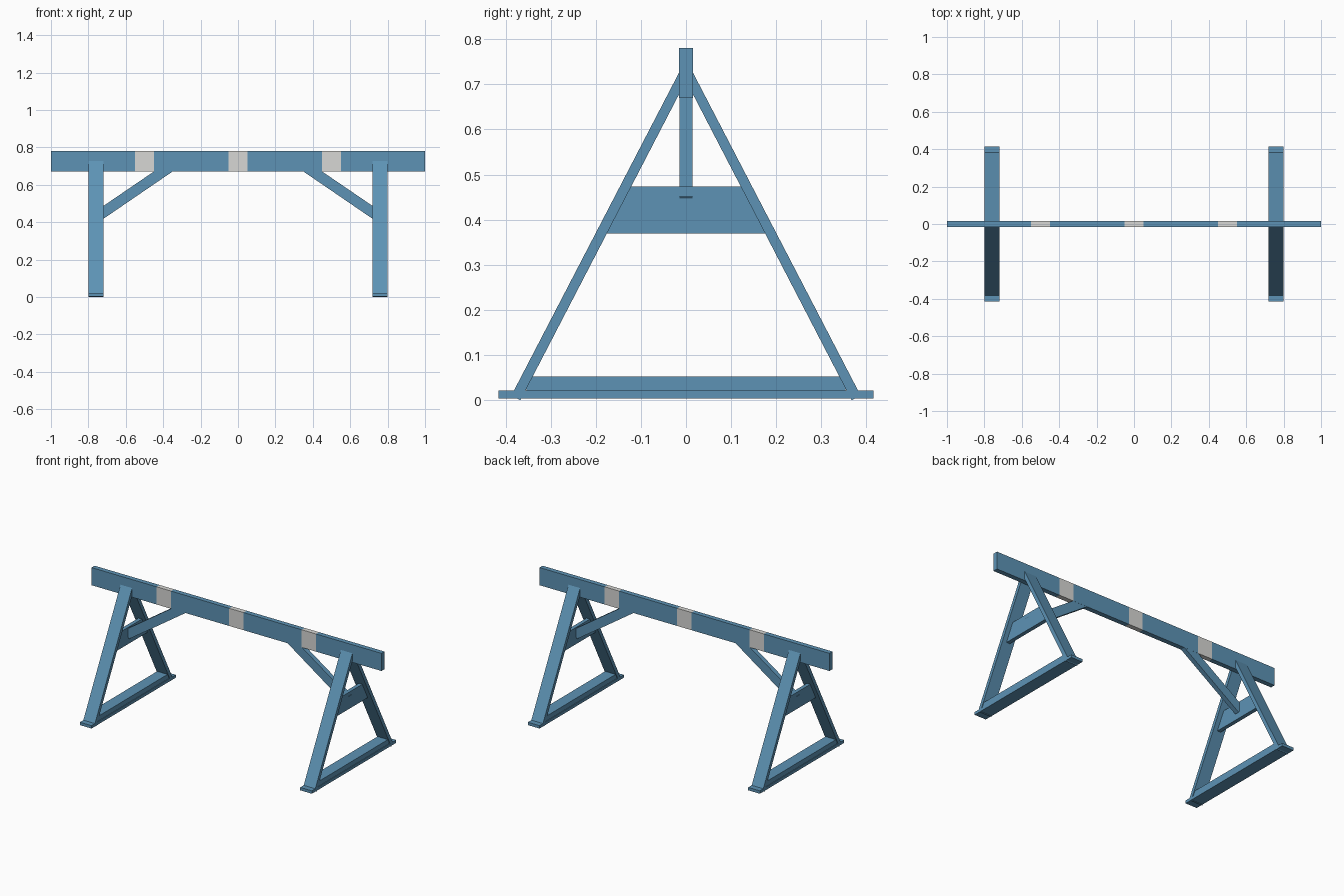
import bpy, bmesh
from mathutils import Vector

if "Cube" in bpy.data.objects:
    bpy.data.objects.remove(bpy.data.objects["Cube"])


def material(name, rgb):
    m = bpy.data.materials.new(name)
    m.diffuse_color = (*rgb, 1)
    m.use_nodes = True
    m.node_tree.nodes["Principled BSDF"].inputs["Base Color"].default_value = m.diffuse_color
    return m


blue = material("blue_paint", (0.11, 0.29, 0.46))
grey = material("light_grey_band", (0.68, 0.68, 0.66))


def finish(bm, name, mats):
    bmesh.ops.recalc_face_normals(bm, faces=bm.faces)
    me = bpy.data.meshes.new(name)
    bm.to_mesh(me)
    bm.free()
    for m in mats:
        me.materials.append(m)
    ob = bpy.data.objects.new(name, me)
    bpy.context.collection.objects.link(ob)
    return ob


def prism(name, points, offset):
    """Flat profile extruded by the offset vector."""
    bm = bmesh.new()
    face = bm.faces.new([bm.verts.new(p) for p in points])
    ext = bmesh.ops.extrude_face_region(bm, geom=[face])["geom"]
    moved = [g for g in ext if isinstance(g, bmesh.types.BMVert)]
    bmesh.ops.translate(bm, verts=moved, vec=Vector(offset))
    return finish(bm, name, [blue])


def yz_part(name, x0, x1, profile):
    return prism(name, [(x0, y, z) for y, z in profile], (x1 - x0, 0, 0))


def rect(y, z0, z1):
    return [(-y, z0), (y, z0), (y, z1), (-y, z1)]


HALF = 0.015

# top beam, cut across so the three grey bands are its own faces
bm = bmesh.new()
bmesh.ops.create_cube(bm, size=1)
for v in bm.verts:
    v.co = (v.co.x * 2, v.co.y * 2 * HALF, 0.725 + v.co.z * 0.11)
for x in (-0.55, -0.45, -0.05, 0.05, 0.45, 0.55):
    bmesh.ops.bisect_plane(bm, geom=bm.verts[:] + bm.edges[:] + bm.faces[:],
                           plane_co=(x, 0, 0), plane_no=(1, 0, 0))
for f in bm.faces:
    cx = f.calc_center_median().x
    f.material_index = int(any(abs(cx - b) < 0.04 for b in (-0.5, 0, 0.5)))
finish(bm, "top_beam", [blue, grey])

for s, side in ((-1, "left"), (1, "right")):
    # splayed legs
    for t, face in ((-1, "front"), (1, "back")):
        leg = [(0.387, 0.0104), (0.367, 0.0), (0.004, 0.70), (0.004, 0.748)]
        yz_part(f"{side}_{face}_leg", s * 0.72, s * 0.80,
                [(t * y, z) for y, z in leg])

    # ground foot and the rail lying on it
    yz_part(f"{side}_foot", s * 0.72, s * 0.80, rect(0.415, 0.004, 0.022))
    yz_part(f"{side}_foot_rail", s * 0.724, s * 0.796, rect(0.353, 0.022, 0.052))

    # tapered plate joining the legs
    yz_part(f"{side}_cross_plate", s * 0.748, s * 0.772,
            [(-0.185, 0.37), (0.185, 0.37), (0.131, 0.474), (-0.131, 0.474)])

    # diagonal brace from plate to beam
    brace = [(0.774, 0.45), (0.742, 0.403), (0.350, 0.671), (0.450, 0.671)]
    prism(f"{side}_brace", [(s * x, -HALF + 0.0005, z) for x, z in brace],
          (0, 2 * HALF - 0.001, 0))
